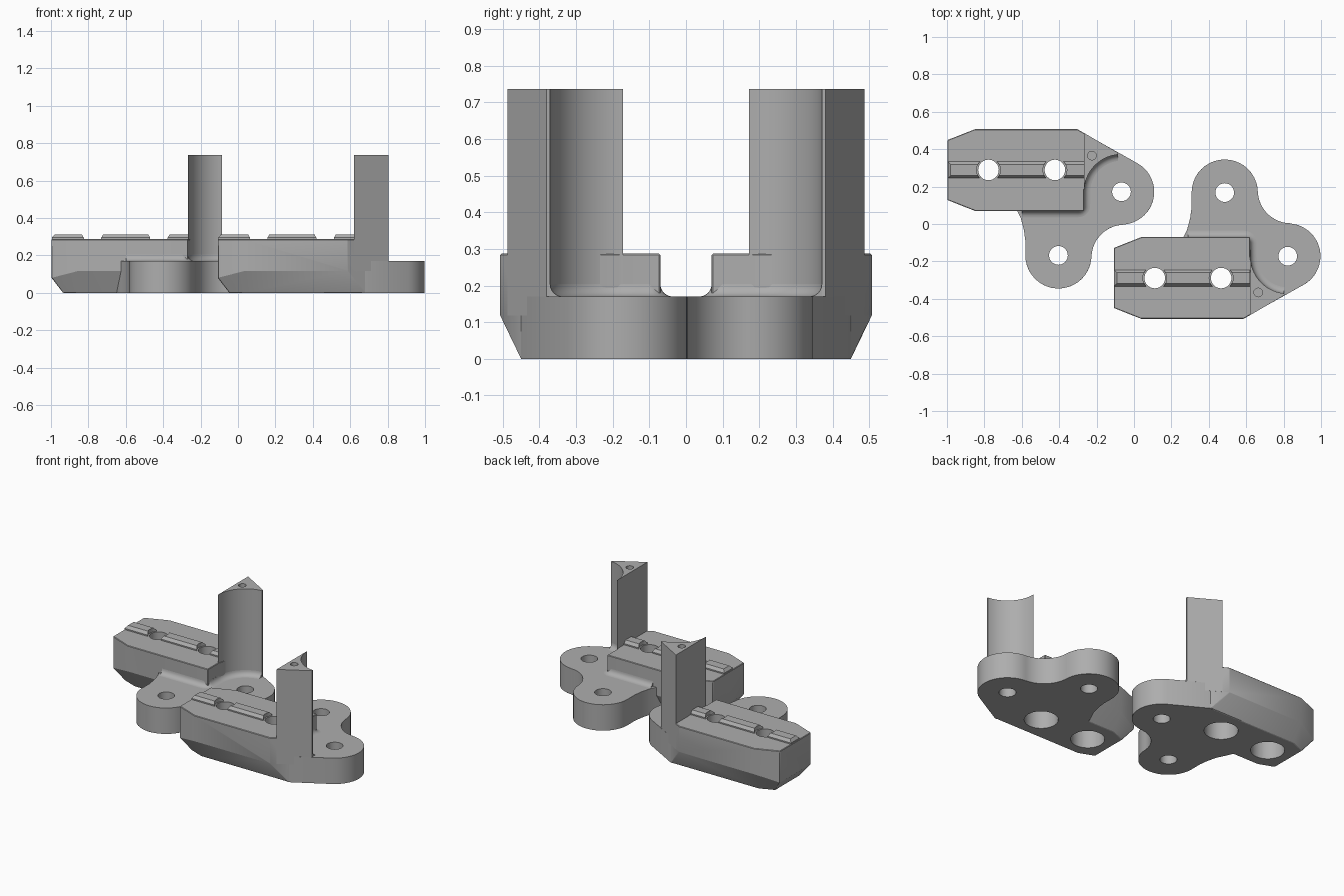
import bpy, bmesh
from math import sin, cos, pi, radians

if "Cube" in bpy.data.objects:
    bpy.data.objects.remove(bpy.data.objects["Cube"])

mat = bpy.data.materials.new("plain_grey")
mat.use_nodes = True
GREY = (0.42, 0.42, 0.42, 1)
mat.diffuse_color = GREY
mat.node_tree.nodes["Principled BSDF"].inputs["Base Color"].default_value = GREY

END_HOLE, SIDE_HOLE = (0.818, -0.172), (0.481, 0.168)   # lobe holes
RAIL_Y = -0.289
RAIL_HOLES = [(0.107, RAIL_Y), (0.462, RAIL_Y)]
POST_HOLE = (0.66, -0.366)
FLANGE_Z, BLOCK_Z, POST_Z = 0.17, 0.287, 0.737


def arc(c, r, a0, a1, n=20):
    angles = [radians(a0 + (a1 - a0) * i / n) for i in range(n + 1)]
    return [(c[0] + r * cos(a), c[1] + r * sin(a)) for a in angles]


def loft(name, rings, place, cyclic=False):
    """Skin a list of equal rings of 3D points; cap the ends unless cyclic."""
    bm = bmesh.new()
    loops = [[bm.verts.new(place(p)) for p in ring] for ring in rings]
    n = len(loops[0])
    for a, b in zip(loops, loops[1:]):
        for i in range(n):
            j = (i + 1) % n
            bm.faces.new((a[i], a[j], b[j], b[i]))
    bm.faces.new(loops[0])
    bm.faces.new(loops[-1])
    bmesh.ops.recalc_face_normals(bm, faces=bm.faces)
    me = bpy.data.meshes.new(name)
    bm.to_mesh(me)
    bm.free()
    me.materials.append(mat)
    ob = bpy.data.objects.new(name, me)
    bpy.context.collection.objects.link(ob)
    return ob


def prism(name, outline, z0, z1, place):
    return loft(name, [[(x, y, z) for x, y in outline] for z in (z0, z1)], place)


def finish(ob, bevel=0, cutters=()):
    """Chamfer the edges, cut the holes, then shade."""
    if bevel:
        m = ob.modifiers.new("chamfer", "BEVEL")
        m.width, m.segments, m.limit_method = bevel, 1, "ANGLE"
        m.angle_limit = radians(35)
    for c in cutters:
        m = ob.modifiers.new("hole", "BOOLEAN")
        m.operation, m.solver, m.object = "DIFFERENCE", "EXACT", c
    bpy.context.view_layer.update()
    deps = bpy.context.evaluated_depsgraph_get()
    me = bpy.data.meshes.new_from_object(ob.evaluated_get(deps))
    ob.modifiers.clear()
    ob.data = me
    bpy.ops.object.select_all(action="DESELECT")
    ob.select_set(True)
    bpy.context.view_layer.objects.active = ob
    bpy.ops.object.shade_smooth_by_angle(angle=radians(25))


def wall_path(d):
    """Foot of the raised block and post, moved outward by d."""
    pts = [(0.285, -0.07 + d)]
    pts += arc((0.587, -0.1), 0.03 + d, 90, 0, 6)
    pts += arc(END_HOLE, 0.2 - d, 180, 264)
    return pts


def bracket(side, place):
    def drill(c, r, z0, z1):
        ob = prism("cutter", arc(c, r, 0, 348.75, 31), z0, z1, place)
        ob.hide_render = True
        return ob

    lobe_holes = [drill(c, 0.05, -0.1, 0.3) for c in (END_HOLE, SIDE_HOLE)]
    rail_holes = [drill(c, 0.055, -0.1, 0.5) for c in RAIL_HOLES]
    counterbores = [drill(c, 0.1, -0.1, 0.2) for c in RAIL_HOLES]
    rail_gaps = [drill(c, 0.064, 0.2, 0.5) for c in RAIL_HOLES]
    post_hole = drill(POST_HOLE, 0.023, 0.5, 0.9)

    # low flange with two rounded lobes
    outline = arc(END_HOLE, 0.175, -60, 90)
    outline += arc((0.834, 0.18), 0.176, 268, 182)
    outline += arc(SIDE_HOLE, 0.177, 0, 180)
    outline += [(0.304, 0.09), (0.296, 0.03), (0.28, -0.03), (0.258, -0.075),
                (0.23, -0.14), (0.3, -0.44), (0.6, -0.44), (0.68, -0.45)]
    flange = prism(side + "_flange", outline, 0, FLANGE_Z, place)
    finish(flange, 0.009, lobe_holes + rail_holes + counterbores)

    # raised block, undercut along its end and both long sides
    tail = [(0.68, -0.45), (0.64, -0.3), (0.617, -0.172), (0.617, -0.07)]
    top = [(-0.112, -0.128), (-0.112, -0.449), (0.035, -0.507), (0.582, -0.507)] + tail
    top += [(0.035, -0.07)]
    low = [(-0.05, -0.165), (-0.05, -0.412), (0.045, -0.45), (0.675, -0.45)] + tail[:3]
    low += [(0.617, -0.127), (0.045, -0.127)]
    waist = [(x, y, 0.08 if x < 0 else 0.118) for x, y in top]
    block = loft(side + "_block", [[(x, y, 0) for x, y in low], waist,
                                   [(x, y, BLOCK_Z) for x, y in top]], place)
    finish(block, 0.01, rail_holes + counterbores)

    # tapered rail, interrupted at the holes
    def rail_ring(inset, z):
        x0, x1, h = -0.11 + inset, 0.617, 0.044 - inset
        return [(x0, RAIL_Y - h, z), (x1, RAIL_Y - h, z),
                (x1, RAIL_Y + h, z), (x0, RAIL_Y + h, z)]
    rail = loft(side + "_rail", [rail_ring(0, BLOCK_Z - 0.01), rail_ring(0, BLOCK_Z + 0.008),
                                 rail_ring(0.015, 0.313)], place)
    finish(rail, 0, rail_gaps)

    # tall post with a hollow face around the end hole
    outline = arc(END_HOLE, 0.2, 180, 264.5) + [(0.8, -0.381), (0.617, -0.487)]
    finish(prism(side + "_post", outline, 0.118, POST_Z, place), 0, [post_hole])

    # concave fillet where the flange meets the block and post
    r = 0.034
    profile = [(-0.008, FLANGE_Z - 0.01), (-0.008, FLANGE_Z + r)]
    profile += [(r * (1 - cos(t * pi / 12)), FLANGE_Z + r * (1 - sin(t * pi / 12)))
                for t in range(7)]
    profile += [(r, FLANGE_Z - 0.01)]
    paths = [wall_path(d) for d, z in profile]
    rings = [[(*path[i], z) for path, (d, z) in zip(paths, profile)]
             for i in range(len(paths[0]))]
    finish(loft(side + "_fillet", rings, place))

    for c in lobe_holes + rail_holes + counterbores + rail_gaps + [post_hole]:
        bpy.data.objects.remove(c)


# the two brackets are mirror images, staggered along x
bracket("left", lambda p: (p[0] + 0.004, p[1], p[2]))
bracket("right", lambda p: (p[0] - 0.885, -p[1], p[2]))
